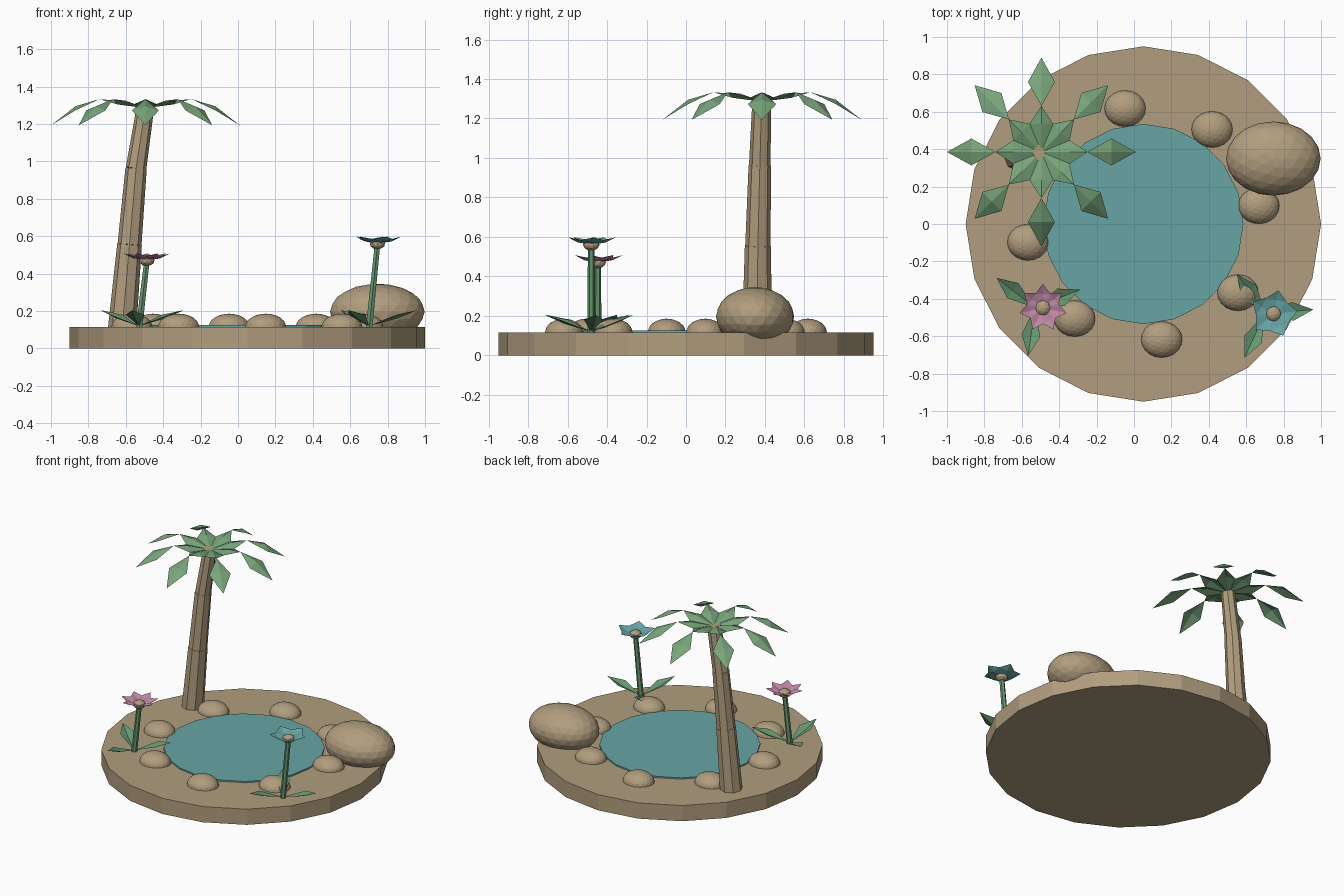
import bpy, bmesh, math
from mathutils import Vector, Matrix

if "Cube" in bpy.data.objects:
    bpy.data.objects.remove(bpy.data.objects["Cube"])


def material(name, color):
    m = bpy.data.materials.new(name)
    m.diffuse_color = (*color, 1)
    m.use_nodes = True
    m.node_tree.nodes["Principled BSDF"].inputs["Base Color"].default_value = m.diffuse_color
    return m


TAN = material("sandy tan", (0.44, 0.34, 0.21))
GREEN = material("palm green", (0.19, 0.375, 0.20))
STEM = material("stem green", (0.13, 0.31, 0.16))
TEAL = material("water teal", (0.135, 0.375, 0.375))
PINK = material("petal pink", (0.51, 0.24, 0.37))


def finish(name, bm, mat):
    me = bpy.data.meshes.new(name)
    bm.to_mesh(me)
    bm.free()
    me.materials.append(mat)
    ob = bpy.data.objects.new(name, me)
    bpy.context.collection.objects.link(ob)
    return ob


def rod(name, a, b, r1, r2, sides, mat, spin=0):
    """Tapered prism between two points."""
    a, b = Vector(a), Vector(b)
    d = b - a
    bm = bmesh.new()
    tilt = Vector((0, 0, 1)).rotation_difference(d).to_matrix().to_4x4()
    bmesh.ops.create_cone(bm, cap_ends=True, segments=sides, radius1=r1, radius2=r2, depth=d.length,
                          matrix=Matrix.Translation((a + b) / 2) @ tilt @ Matrix.Rotation(spin, 4, 'Z'))
    return finish(name, bm, mat)


def stone(name, loc, size, sub=3):
    bm = bmesh.new()
    bmesh.ops.create_icosphere(bm, subdivisions=sub, radius=1,
                               matrix=Matrix.Translation(loc) @ Matrix.Diagonal((*size, 1)))
    return finish(name, bm, TAN)


def leaves(name, loc, angles, diamonds, mat):
    """Folded diamond blades; each diamond = start, middle, end as (r, z), half width, edge lift."""
    bm = bmesh.new()
    for ang in angles:
        rot = Matrix.Translation(loc) @ Matrix.Rotation(math.radians(ang), 4, 'Z')
        for start, mid, end, half, lift in diamonds:
            s, m, e = [bm.verts.new(rot @ Vector((r, 0, z))) for r, z in (start, mid, end)]
            for side in (1, -1):
                w = bm.verts.new(rot @ Vector((mid[0], side * half, mid[1] + lift)))
                for tri in ((s, m, w), (m, e, w)):
                    bm.faces.new(tri if side > 0 else tri[::-1])
    return finish(name, bm, mat)


# Island and pond
C = (0.05, 0)
rod("sand_base", (*C, 0), (*C, 0.115), 0.95, 0.95, 20, TAN, math.pi / 2)
rod("pond_water", (*C, 0.09), (*C, 0.125), 0.535, 0.535, 20, TEAL, math.pi / 2)

# Stones round the pond and the boulder
for i in range(8):
    a = math.radians(9 + 45 * i)
    stone(f"pond_stone_{i}", (C[0] + 0.625 * math.cos(a), 0.625 * math.sin(a), 0.115),
          (0.11, 0.097, 0.071))
stone("boulder", (0.745, 0.35, 0.196), (0.253, 0.198, 0.15))

# Palm trunk in three stepped segments
path = [(-0.62, 0.36, 0.10), (-0.58, 0.364, 0.555), (-0.545, 0.374, 0.962), (-0.495, 0.383, 1.29)]
radii = [(0.076, 0.066), (0.064, 0.057), (0.055, 0.047)]
for i, (r1, r2) in enumerate(radii):
    rod(f"trunk_segment_{i}", path[i], path[i + 1], r1, r2, 8, TAN)

# Palm crown: eight arched fronds of two diamonds each
leaves("palm_fronds", (-0.495, 0.385, 0), range(0, 360, 45),
       [((0, 1.285), (0.15, 1.325), (0.246, 1.333), 0.063, -0.02),
        ((0.246, 1.333), (0.374, 1.295), (0.505, 1.193), 0.072, -0.022)], GREEN)


# Flowers: leaning stem, three ground leaves, petals, round centre
def flower(name, x, y, dx, top, leaf_turn, petals, petal_turn, mat):
    head = (x + dx, y, top)
    rod(name + "_stem", (x, y, 0.10), head, 0.02, 0.017, 6, STEM)
    leaves(name + "_leaves", (x, y, 0), [leaf_turn + 120 * k for k in range(3)],
           [((0.0, 0.12), (0.15, 0.16), (0.26, 0.205), 0.05, 0.02)], STEM)
    leaves(name + "_petals", head, [petal_turn + 360 * k / petals for k in range(petals)],
           [((0, 0), (0.075, 0.012), (0.128, 0.038), 0.28 / petals, 0.012)], mat)
    stone(name + "_centre", head, (0.042, 0.042, 0.03), 2)


flower("pink_flower", -0.53, -0.448, 0.043, 0.47, 22, 7, 90, PINK)
flower("blue_flower", 0.70, -0.48, 0.046, 0.56, 5, 5, 6, TEAL)
